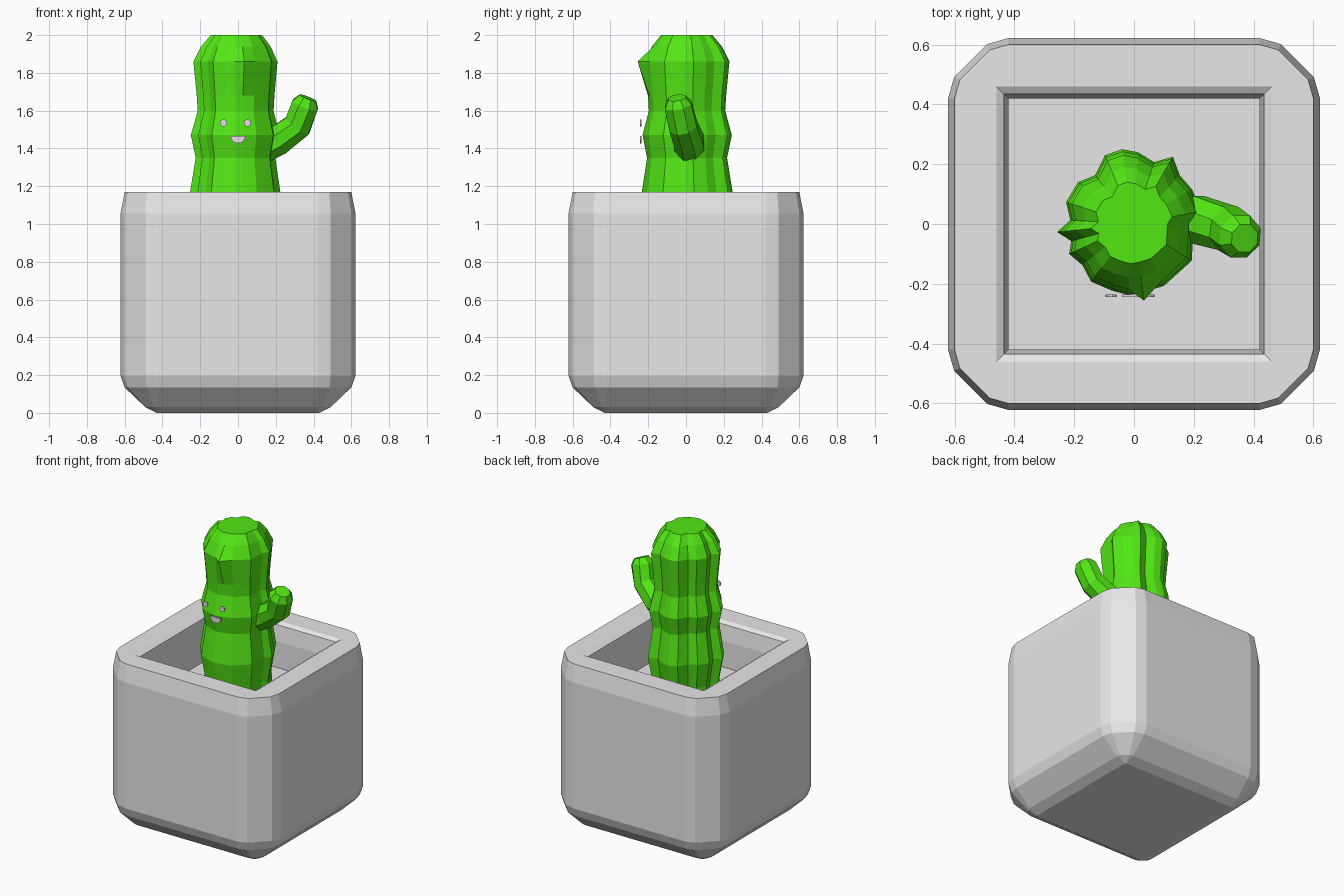
import bpy, bmesh, math
from mathutils import Vector

if "Cube" in bpy.data.objects:
    bpy.data.objects.remove(bpy.data.objects["Cube"])


def material(name, rgb):
    m = bpy.data.materials.new(name)
    m.diffuse_color = (*rgb, 1)
    m.use_nodes = True
    m.node_tree.nodes["Principled BSDF"].inputs["Base Color"].default_value = m.diffuse_color
    return m


GREY = material("pot_grey", (0.8, 0.8, 0.8))
GREEN = material("plant_green", (0.085, 0.8, 0.007))
PALE = material("face_pale", (0.8, 0.72, 0.8))


def finish(bm, name, mat):
    bmesh.ops.recalc_face_normals(bm, faces=bm.faces[:])
    me = bpy.data.meshes.new(name)
    bm.to_mesh(me)
    bm.free()
    me.materials.append(mat)
    ob = bpy.data.objects.new(name, me)
    bpy.context.collection.objects.link(ob)
    return ob


def add_ring(bm, pts):
    return [bm.verts.new(p) for p in pts]


def skin(bm, rings):
    for a, b in zip(rings, rings[1:]):
        n = len(a)
        for i in range(n):
            j = (i + 1) % n
            bm.faces.new((a[i], a[j], b[j], b[i]))


def loft(name, rings, mat):
    bm = bmesh.new()
    vs = [add_ring(bm, r) for r in rings]
    skin(bm, vs)
    bm.faces.new(vs[0])
    bm.faces.new(vs[-1])
    return finish(bm, name, mat)


# Pot: square with rounded corners, open at the top
CORE = 0.42


def pot_ring(half, z):
    r = half - CORE
    corner = [(1, 0), (0.9, 0.35), (0.35, 0.9), (0, 1)]
    pts = []
    for k in range(4):
        c, s = round(math.cos(k * math.pi / 2)), round(math.sin(k * math.pi / 2))
        for u, v in corner:
            x, y = CORE + u * r, CORE + v * r
            pts.append((c * x - s * y, s * x + c * y, z))
    return pts


def square(h, z):
    return [(h, h, z), (-h, h, z), (-h, -h, z), (h, -h, z)]


bm = bmesh.new()
outer_profile = [(0.43, 0), (0.49, 0.03), (0.6, 0.135), (0.622, 0.195),
                 (0.622, 1.055), (0.6, 1.17)]
inner_profile = [(0.46, 1.17), (0.435, 1.155), (0.42, 1.05), (0.42, 0.87)]
outer = [add_ring(bm, pot_ring(*p)) for p in outer_profile]
inner = [add_ring(bm, square(*p)) for p in inner_profile]
skin(bm, outer)
skin(bm, inner)
bm.faces.new(outer[0])
bm.faces.new(inner[-1])
rim, lip = outer[-1], inner[0]
for k in range(4):
    j = (k + 1) % 4
    bm.faces.new(rim[4 * k:4 * k + 4] + [lip[k]])
    bm.faces.new((rim[4 * k + 3], rim[4 * j], lip[j], lip[k]))
finish(bm, "pot", GREY)

# Cactus body: an uneven ribbed outline scaled up the height
outline = [(.227, .043), (.193, .117), (.153, .163), (.13, .225), (.067, .207),
           (.013, .24), (-.04, .25), (-.097, .23), (-.13, .163), (-.187, .14),
           (-.227, .073), (-.213, .013), (-.257, -.027), (-.21, -.057),
           (-.217, -.1), (-.173, -.137), (-.143, -.193), (-.073, -.223),
           (-.02, -.237), (.033, -.253), (.1, -.207), (.193, -.123), (.2, 0)]
NOSE = 19
levels = [(0.865, 0.9), (0.98, 0.88), (1.15, 1.0), (1.35, 0.87), (1.47, 0.97),
          (1.6, 0.83), (1.68, 0.85), (1.86, 0.92), (1.94, 0.76), (2.0, 0.56)]
body = []
for z, s in levels:
    ring = []
    for i, (x, y) in enumerate(outline):
        f = s
        if i == NOSE:  # ridge stands out only on the head
            f *= 1.1 if z == 1.86 else 0.9
        ring.append((x * f, y * f, z))
    body.append(ring)
loft("cactus_body", body, GREEN)

# Side arm: eight-sided bent tube
path = [(0.1, 0.02, 1.385), (0.21, 0.015, 1.44), (0.315, -0.015, 1.52),
        (0.355, -0.042, 1.63), (0.37, -0.048, 1.668)]
radii = [0.085, 0.085, 0.08, 0.077, 0.05]
path = [Vector(p) for p in path]
arm = []
for i, p in enumerate(path):
    t = (path[min(i + 1, 4)] - path[max(i - 1, 0)]).normalized()
    u = t.cross(Vector((0, 1, 0))).normalized()
    v = t.cross(u)
    arm.append([p + radii[i] * (u * math.cos(a) + v * math.sin(a))
                for a in [math.pi * (2 * k + 1) / 8 for k in range(8)]])
loft("cactus_arm", arm, GREEN)


# Face: thin plates in front of the body
def plate(name, x, z, r, start, end, n):
    angles = [start + (end - start) * k / n for k in range(n + 1)]
    if end - start > 6:
        angles.pop()
    rings = [[(x + r * math.cos(a), y, z + r * math.sin(a)) for a in angles]
             for y in (-0.244, -0.235)]
    loft(name, rings, PALE)


plate("eye_left", -0.077, 1.535, 0.019, 0, 2 * math.pi, 10)
plate("eye_right", 0.05, 1.535, 0.019, 0, 2 * math.pi, 10)
plate("mouth", 0, 1.467, 0.04, math.pi, 2 * math.pi, 10)
